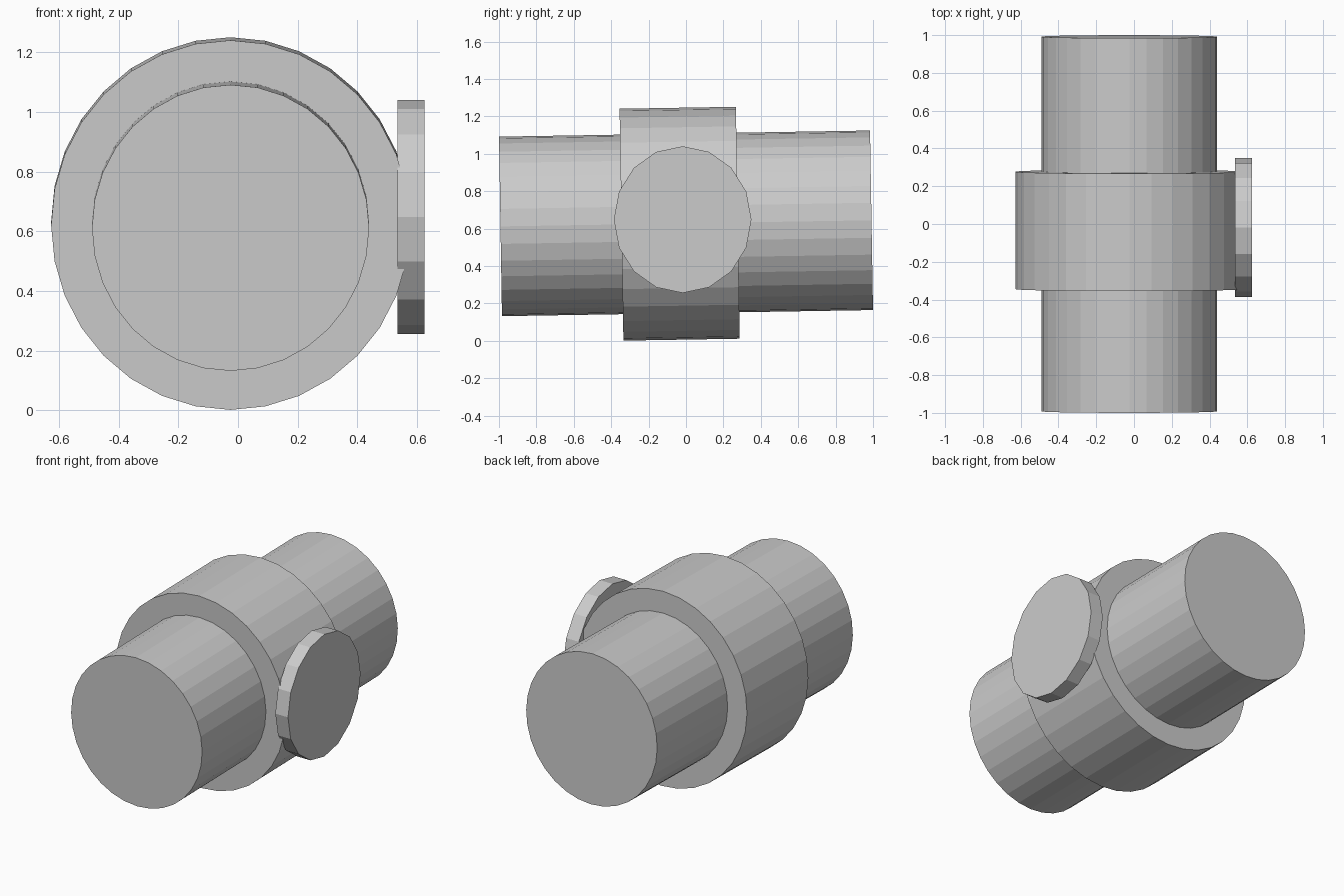
import bpy
from math import pi
from mathutils import Matrix, Vector

if "Cube" in bpy.data.objects:
    bpy.data.objects.remove(bpy.data.objects["Cube"])

TILT = 0.0165  # slight upward lean toward the back


def drum(name, sides, center, radii, length, axis):
    """Flat-shaded capped cylinder along 'y' (tilted) or 'x', with elliptical radii."""
    bpy.ops.mesh.primitive_cylinder_add(vertices=sides, radius=1, depth=length)
    ob = bpy.context.object
    ob.name = name
    if axis == 'y':
        turn = Matrix.Rotation(pi / 2 + TILT, 4, 'X')
        size = Matrix.Diagonal((radii[0], radii[1], 1, 1))
    else:
        turn = Matrix.Rotation(pi / 2, 4, 'Y')
        size = Matrix.Diagonal((radii[1], radii[0], 1, 1))
    ob.data.transform(turn @ size)
    ob.location = Vector(center)
    return ob


# Long body
drum("body", 32, (-0.025, 0, 0.628), (0.465, 0.48), 1.984, 'y')
# Wide collar around the middle
drum("collar", 32, (-0.025, -0.034, 0.626), (0.602, 0.62), 0.622, 'y')
# Round plate on the right side
drum("side_plate", 16, (0.58, -0.018, 0.648), (0.368, 0.392), 0.09, 'x')
